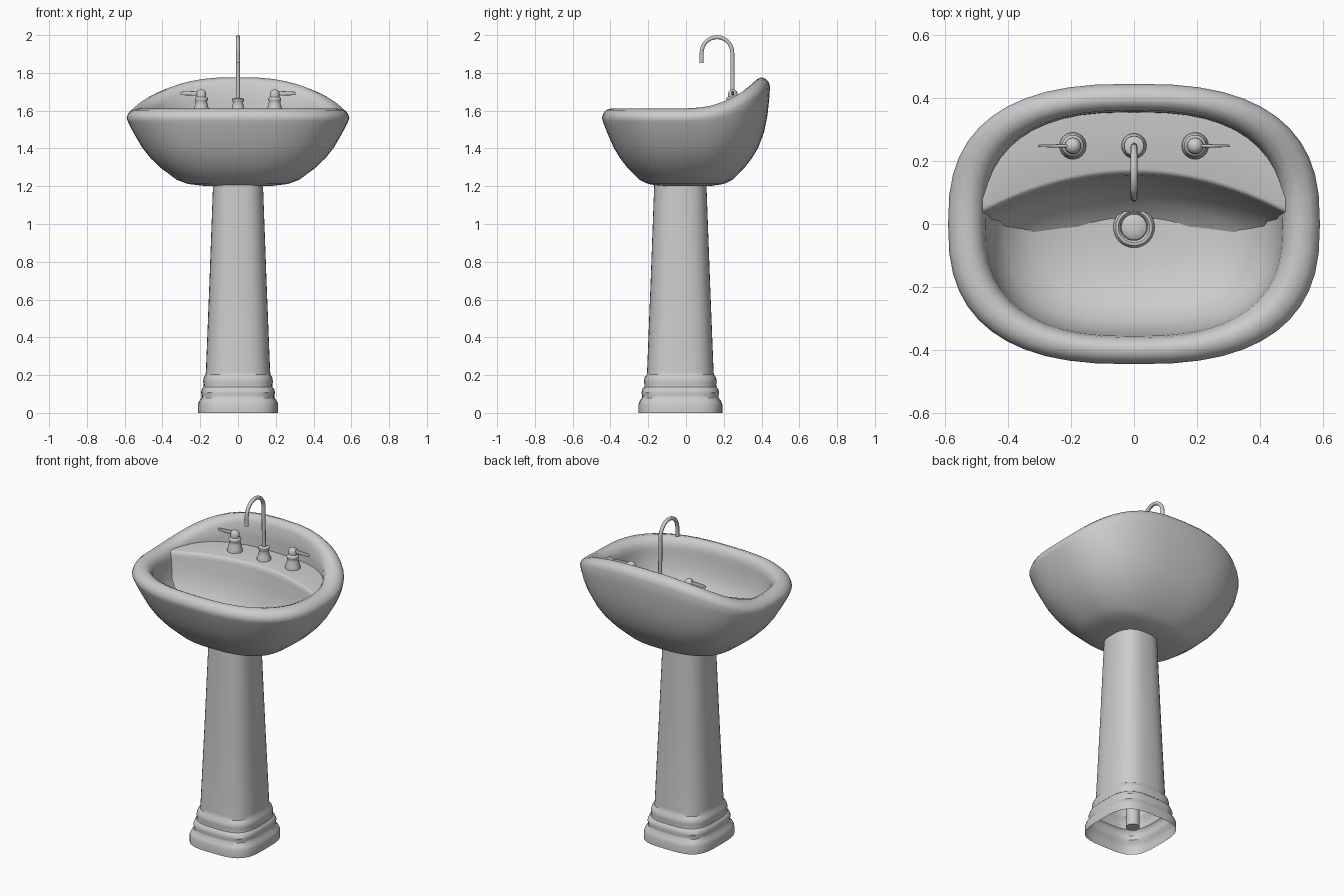
import bpy, bmesh, math

if "Cube" in bpy.data.objects:
    bpy.data.objects.remove(bpy.data.objects["Cube"])


def make(name, verts, faces, angle=40):
    bm = bmesh.new()
    vs = [bm.verts.new(v) for v in verts]
    for f in faces:
        bm.faces.new([vs[i] for i in f])
    bmesh.ops.recalc_face_normals(bm, faces=bm.faces)
    me = bpy.data.meshes.new(name)
    bm.to_mesh(me)
    bm.free()
    ob = bpy.data.objects.new(name, me)
    bpy.context.collection.objects.link(ob)
    smooth(ob, angle)
    return ob


def smooth(ob, angle):
    bpy.ops.object.select_all(action='DESELECT')
    bpy.context.view_layer.objects.active = ob
    ob.select_set(True)
    bpy.ops.object.shade_smooth_by_angle(angle=math.radians(angle))


def loft(name, rings, cap_start=True, cap_end=True, angle=40):
    n = len(rings[0])
    verts = [p for r in rings for p in r]
    faces = [(k * n + i, k * n + (i + 1) % n, (k + 1) * n + (i + 1) % n, (k + 1) * n + i)
             for k in range(len(rings) - 1) for i in range(n)]
    if cap_start:
        faces.append(tuple(range(n)))
    if cap_end:
        faces.append(tuple(range((len(rings) - 1) * n, len(rings) * n)))
    return make(name, verts, faces, angle)


def oval(rx, ry, n, segs):
    # superellipse outline
    pts = []
    for i in range(segs):
        a = 2 * math.pi * i / segs
        c, s = math.cos(a), math.sin(a)
        pts.append((rx * math.copysign(abs(c) ** (2 / n), c),
                    ry * math.copysign(abs(s) ** (2 / n), s)))
    return pts


def lathe(name, x, y, profile, segs=24, angle=40):
    return loft(name, [[(x + px, y + py, z) for px, py in oval(r, r, 2, segs)]
                       for r, z in profile], angle=angle)


# Basin: outer bowl, rolled rim rising at the back, inner bowl (scale, height, rise weight)
RX, RY, N = 0.59, 0.445, 2.6
profile = [(.28, 1.2, 0), (.45, 1.212, 0), (.55, 1.234, 0), (.70, 1.3, 0), (.79, 1.352, 0),
           (.86, 1.405, 0), (.93, 1.475, .08), (.97, 1.52, .35), (.99, 1.545, .7),
           (1, 1.562, 1), (.985, 1.585, 1), (.95, 1.603, 1), (.89, 1.612, 1), (.84, 1.6, 1),
           (.81, 1.575, 1), (.80, 1.55, .6), (.795, 1.52, .2), (.77, 1.44, 0),
           (.70, 1.36, 0), (.55, 1.295, 0), (.3, 1.265, 0), (.1, 1.26, 0)]
outline = oval(RX, RY, N, 48)
loft("basin", [[(x * f, y * f, z + w * .165 * max(0, y / RY) ** 2.2) for x, y in outline]
               for f, z, w in profile], angle=60)

# Faucet deck: flat ledge with a curved front that drops into the bowl
cols, rows = 32, []
for xs, dy, z in [(1, None, 1.59), (1, .012, 1.59), (1, .003, 1.587), (1, -.004, 1.578),
                  (1, -.008, 1.56), (.99, -.018, 1.48), (.94, -.045, 1.38),
                  (.8, -.09, 1.3), (.65, -.14, 1.26)]:
    row = []
    for i in range(cols + 1):
        x = .48 * (2 * i / cols - 1)
        if dy is None:
            y = RY * .82 * max(0, 1 - abs(x / (RX * .82)) ** N) ** (1 / N)
        else:
            y = .163 - .125 * (x / .48) ** 2 + dy
        row.append((x * xs, y, z))
    rows.append(row)
w = cols + 1
make("faucet_deck", [p for r in rows for p in r],
     [(k * w + i, k * w + i + 1, (k + 1) * w + i + 1, (k + 1) * w + i)
      for k in range(len(rows) - 1) for i in range(cols)], 60)

# Pedestal: hollow tapered column on a stepped base (half width, half depth, height, squareness)
sections = [(.212, .222, 0, 3.5), (.212, .222, .045, 3.5), (.206, .216, .062, 3.5),
            (.193, .203, .08, 3.4), (.192, .202, .092, 3.4), (.196, .206, .108, 3.4),
            (.191, .2, .128, 3.3), (.183, .191, .136, 3.2), (.182, .19, .15, 3.1),
            (.185, .193, .165, 3.1), (.181, .189, .188, 3), (.172, .178, .202, 2.8),
            (.17, .176, .22, 2.8), (.151, .157, .7, 2.7), (.132, .138, 1.215, 2.6)]
loft("pedestal", [[(x, y - .03, z) for x, y in oval(a, b, n, 40)] for a, b, z, n in sections],
     False, False, 35)

# Drain ring, plug and pipe inside the pedestal
lathe("drain_ring", 0, -.01, [(.066, 1.25), (.065, 1.266), (.058, 1.274), (.05, 1.274),
                              (.044, 1.268), (.042, 1.258)], 32)
lathe("drain_plug", 0, -.01, [(.042, 1.255), (.041, 1.268), (.034, 1.274), (.012, 1.276)], 32)
lathe("drain_pipe", 0, -.01, [(.038, .02), (.038, 1.22)])

# Spout base and gooseneck
lathe("spout_base", 0, .248, [(.04, 1.585), (.039, 1.6), (.032, 1.615), (.027, 1.64),
                              (.028, 1.648), (.032, 1.655), (.031, 1.663), (.014, 1.668)])
path = [(.248, 1.65), (.246, 1.8)]
path += [(.164 + .081 * math.cos(math.pi * i / 16), 1.908 + .081 * math.sin(math.pi * i / 16))
         for i in range(17)]
path += [(.083, 1.88), (.082, 1.853)]
cu = bpy.data.curves.new("spout", 'CURVE')
cu.dimensions = '3D'
cu.bevel_depth, cu.bevel_resolution, cu.use_fill_caps = .011, 3, True
sp = cu.splines.new('POLY')
sp.points.add(len(path) - 1)
for p, (y, z) in zip(sp.points, path):
    p.co = (0, y, z, 1)
spout = bpy.data.objects.new("spout", cu)
bpy.context.collection.objects.link(spout)
bpy.ops.object.select_all(action='DESELECT')
bpy.context.view_layer.objects.active = spout
spout.select_set(True)
bpy.ops.object.convert(target='MESH')
smooth(bpy.context.object, 40)

# Left and right handles with levers
for side, sx in (("left", -1), ("right", 1)):
    hx = .194 * sx
    lathe(side + "_handle", hx, .248,
          [(.043, 1.585), (.042, 1.6), (.038, 1.615), (.032, 1.635), (.03, 1.648), (.034, 1.655),
           (.035, 1.663), (.032, 1.669), (.025, 1.673), (.026, 1.688), (.022, 1.702),
           (.012, 1.71), (.003, 1.712)])
    loft(side + "_lever", [[(x * sx, .248 + y, z + dz) for y, dz in oval(hy, hz, 4, 12)]
                           for x, z, hy, hz in [(.194, 1.692, .007, .013), (.25, 1.692, .005, .011),
                                                (.3, 1.691, .004, .009), (.305, 1.691, .002, .007)]])
